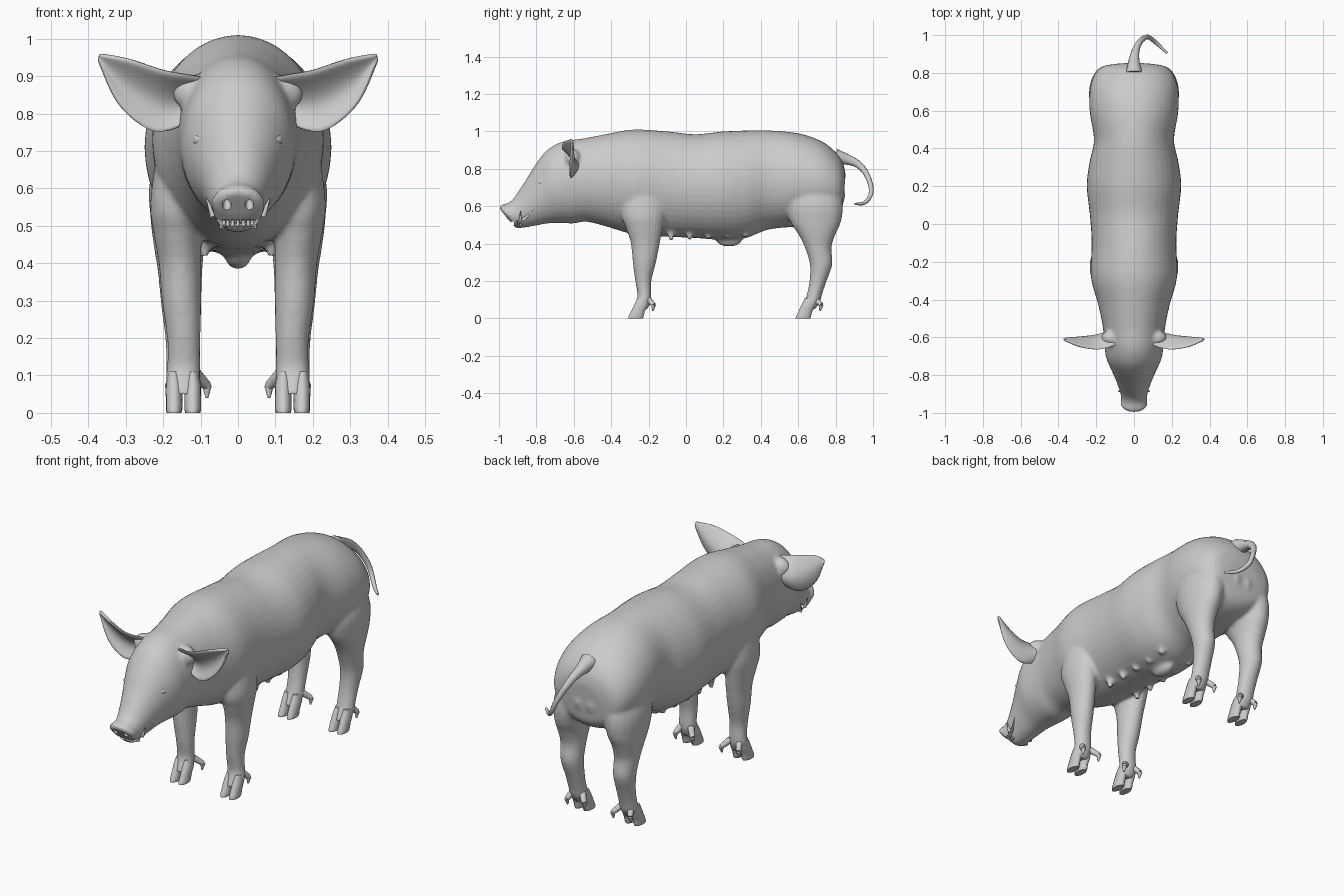
import bpy, bmesh, math
from mathutils import Vector, Matrix

if "Cube" in bpy.data.objects:
    bpy.data.objects.remove(bpy.data.objects["Cube"])

skin = bpy.data.materials.new("skin_grey")
skin.diffuse_color = (0.6, 0.6, 0.6, 1)
skin.use_nodes = True
skin.node_tree.nodes["Principled BSDF"].inputs["Base Color"].default_value = skin.diffuse_color


def spline(rows, n):
    """Catmull-Rom resampling of tuples, n steps per span."""
    p = [Vector(r) for r in rows]
    p = [2 * p[0] - p[1]] + p + [2 * p[-1] - p[-2]]
    out = []
    for i in range(1, len(p) - 2):
        a, b, c, d = p[i - 1:i + 3]
        for k in range(n):
            t = k / n
            out.append(0.5 * (2 * b + (c - a) * t + (2 * a - 5 * b + 4 * c - d) * t * t
                              + (3 * b - a - 3 * c + d) * t ** 3))
    return out + [p[-2]]


def loft(bm, rings):
    """Closed skin over rings of points."""
    vs = [[bm.verts.new(q) for q in r] for r in rings]
    n = len(vs[0])
    for a, b in zip(vs, vs[1:]):
        for i in range(n):
            bm.faces.new((a[i], a[(i + 1) % n], b[(i + 1) % n], b[i]))
    bm.faces.new(vs[0][::-1])
    bm.faces.new(vs[-1])


def column(bm, rows, side=1, n=4, seg=20):
    """Upright limb; rows are z, back/front y limits, inner/outer x limits."""
    rings = []
    for z, y0, y1, x0, x1 in spline(rows, n):
        rings.append([(side * ((x0 + x1) / 2 + (x1 - x0) / 2 * math.cos(a)),
                       (y0 + y1) / 2 + (y1 - y0) / 2 * math.sin(a), z)
                      for a in (2 * math.pi * i / seg for i in range(seg))])
    loft(bm, rings)


def ball(bm, loc, scale, rot=None, seg=16):
    m = Matrix.Translation(loc) @ (rot or Matrix()) @ Matrix.Diagonal((*scale, 1))
    bmesh.ops.create_uvsphere(bm, u_segments=seg, v_segments=seg // 2 + 2, radius=1, matrix=m)


def spike(bm, a, b, r0, r1):
    a, b = Vector(a), Vector(b)
    m = Matrix.Translation((a + b) / 2) @ (b - a).to_track_quat('Z', 'Y').to_matrix().to_4x4()
    bmesh.ops.create_cone(bm, cap_ends=True, segments=10, radius1=r0, radius2=r1,
                          depth=(b - a).length, matrix=m)


def make(name, bm):
    bmesh.ops.recalc_face_normals(bm, faces=bm.faces)
    me = bpy.data.meshes.new(name)
    bm.to_mesh(me)
    bm.free()
    ob = bpy.data.objects.new(name, me)
    bpy.context.collection.objects.link(ob)
    me.materials.append(skin)
    return ob


def smooth(ob, angle=40):
    bpy.ops.object.select_all(action='DESELECT')
    ob.select_set(True)
    bpy.context.view_layer.objects.active = ob
    bpy.ops.object.convert(target='MESH')
    bpy.ops.object.shade_smooth_by_angle(angle=math.radians(angle))


# Head and trunk: top y, top z, bottom y, bottom z, half width
trunk = [(-1.0, .592, -.945, .522, .052), (-.985, .608, -.928, .508, .072),
         (-.955, .616, -.91, .484, .069), (-.92, .645, -.87, .485, .072),
         (-.86, .735, -.80, .497, .094), (-.80, .83, -.74, .508, .12),
         (-.74, .902, -.67, .51, .148), (-.66, .945, -.60, .508, .157),
         (-.55, .962, -.53, .517, .166), (-.43, .985, -.42, .49, .19),
         (-.28, 1.01, -.28, .45, .228), (-.1, 1.0, -.1, .437, .224),
         (.05, .985, .05, .43, .234), (.2, 1.0, .2, .42, .25),
         (.33, 1.005, .32, .43, .236), (.45, 1.005, .44, .475, .212),
         (.6, .99, .58, .49, .234), (.72, .95, .7, .5, .234),
         (.80, .89, .785, .52, .208), (.84, .83, .828, .56, .165),
         (.853, .77, .842, .63, .09)]
bm = bmesh.new()
rings = []
for ty, tz, by, bz, w in spline(trunk, 5):
    top, bot = Vector((0, ty, tz)), Vector((0, by, bz))
    rings.append([(top + bot) / 2 + (top - bot) / 2 * math.cos(a) + Vector((w * math.sin(a), 0, 0))
                  for a in (2 * math.pi * i / 40 for i in range(40))])
loft(bm, rings)

# Legs, ear roots, rear bulges and teats blended into the trunk
front_leg = [(.72, -.33, -.10, .08, .215), (.56, -.345, -.11, .088, .235),
             (.48, -.32, -.125, .097, .226), (.4, -.295, -.14, .098, .212),
             (.3, -.285, -.16, .098, .204), (.2, -.272, -.185, .10, .19),
             (.13, -.26, -.185, .10, .19), (.09, -.268, -.187, .10, .193),
             (.05, -.285, -.205, .106, .188)]
hind_leg = [(.78, .54, .80, .06, .19), (.62, .53, .838, .05, .236),
            (.52, .555, .83, .07, .234), (.45, .60, .80, .088, .226),
            (.38, .635, .778, .095, .215), (.29, .662, .783, .098, .206),
            (.2, .66, .752, .10, .195), (.13, .646, .728, .10, .192),
            (.09, .632, .717, .10, .193), (.05, .612, .692, .106, .188)]
for s in (-1, 1):
    column(bm, front_leg, s)
    column(bm, hind_leg, s)
    ball(bm, (s * .12, -.605, .855), (.055, .042, .05))
    ball(bm, (s * .035, .80, .66), (.04, .052, .07))
    for k in range(5):
        y = -.08 + .1 * k
        spike(bm, (s * .085, y, .48), (s * .09, y, .415 + .004 * k), .026, .01)
ball(bm, (0, .23, .42), (.035, .07, .036))
body = make("body", bm)
rm = body.modifiers.new("blend", 'REMESH')
rm.mode, rm.voxel_size = 'VOXEL', .01
sm = body.modifiers.new("relax", 'SMOOTH')
sm.factor, sm.iterations = .5, 5
smooth(body)
body.data.materials.clear()
body.data.materials.append(skin)

# Mouth slit and nostril cutters
bm = bmesh.new()
slit = [(-.98, .492), (-.905, .501), (-.86, .527), (-.815, .58),
        (-.86, .545), (-.905, .52), (-.98, .512)]
loft(bm, [[(x, y, z) for y, z in slit] for x in (-.15, .15)])
mouth_cut = make("mouth_cutter", bm)
bm = bmesh.new()
tilt = Matrix.Rotation(math.radians(35), 4, 'X')
for s in (-1, 1):
    ball(bm, (s * .03, -.972, .556), (.012, .03, .017), tilt)
nose_cut = make("nostril_cutter", bm)
for c in (mouth_cut, nose_cut):
    b = body.modifiers.new("cut", 'BOOLEAN')
    b.operation, b.object, b.solver = 'DIFFERENCE', c, 'EXACT'
smooth(body, 45)
for c in (mouth_cut, nose_cut):
    bpy.data.objects.remove(c)

# Mouth filling, teeth and tusks
bm = bmesh.new()
ball(bm, (0, -.862, .53), (.05, .05, .035))
smooth(make("mouth_inside", bm))
bm = bmesh.new()
for k in range(-4, 5):
    a = k * .32
    x, y = .046 * math.sin(a), -.872 - .042 * math.cos(a)
    spike(bm, (x, y, .493), (x, y, .516), .0065, .004)
for s in (-1, 1):
    spike(bm, (s * .066, -.885, .525), (s * .084, -.885, .574), .009, .002)
smooth(make("teeth", bm))

# Ears: cupped sheets between a lower and an upper edge
upper = spline([(.08, -.635, .895), (.135, -.655, .905), (.2, -.665, .917),
                (.29, -.65, .946), (.372, -.612, .96)], 4)
lower = spline([(.125, -.60, .79), (.175, -.612, .757), (.24, -.62, .757),
                (.32, -.62, .825), (.375, -.61, .945)], 4)
bm = bmesh.new()
rows = []
for i, (lo, up) in enumerate(zip(lower, upper)):
    u, row = i / (len(upper) - 1), []
    for k in range(9):
        v = k / 8
        p = lo.lerp(up, v)
        p.y += .052 * math.sin(math.pi * v) * (1 - u ** 3)
        row.append(bm.verts.new(p))
    rows.append(row)
for a, b in zip(rows, rows[1:]):
    for k in range(8):
        bm.faces.new((a[k], a[k + 1], b[k + 1], b[k]))
ears = make("ears", bm)
so = ears.modifiers.new("thickness", 'SOLIDIFY')
so.thickness, so.offset = .014, 0
ears.modifiers.new("round", 'SUBSURF').levels = 1
ears.modifiers.new("pair", 'MIRROR')
smooth(ears, 60)

# Eyes with lids
bm = bmesh.new()
for s in (-1, 1):
    n = Vector((s * .85, -.5, .2))
    rot = n.to_track_quat('Z', 'Y').to_matrix().to_4x4()
    c = Vector((s * .107, -.773, .73))
    ball(bm, c, (.02, .014, .011), rot)
    frame = Matrix.Translation(c) @ rot
    rings = []
    for i in range(21):
        a = 2 * math.pi * i / 20
        rings.append([frame @ Vector((math.cos(a) * (.022 + .005 * math.cos(b)),
                                      math.sin(a) * (.016 + .005 * math.cos(b)),
                                      .006 * math.sin(b)))
                      for b in (2 * math.pi * j / 8 for j in range(8))])
    loft(bm, rings)
smooth(make("eyes", bm))

# Cloven hooves: two toes and two dewclaws per foot
for name, y in (("front_hooves", -.31), ("hind_hooves", .585)):
    bm = bmesh.new()
    for s in (-1, 1):
        for x0, x1 in ((.099, .143), (.149, .193)):
            column(bm, [(.11, y + .05, y + .11, x0 + .008, x1 - .006),
                        (.075, y + .033, y + .108, x0, x1), (.035, y + .014, y + .09, x0, x1),
                        (.01, y + .002, y + .084, x0, x1), (0, y, y + .08, x0 + .002, x1 - .002)],
                   s, 3, 14)
        for xa, xb in ((.115, .083), (.165, .183)):
            spike(bm, (s * xa, y + .105, .105), (s * xb, y + .137, .072), .017, .013)
            spike(bm, (s * xb, y + .137, .072), (s * xb, y + .132, .04), .013, .004)
    smooth(make(name, bm), 50)

# Curled tail
cu = bpy.data.curves.new("tail", 'CURVE')
cu.dimensions, cu.bevel_depth, cu.bevel_resolution, cu.use_fill_caps = '3D', 1, 3, True
path = spline([(0, .80, .865, .045), (0, .86, .85, .03), (.008, .915, .827, .021),
               (.028, .96, .78, .016), (.06, .988, .71, .013), (.085, .985, .655, .012),
               (.125, .952, .617, .01), (.175, .905, .612, .006)], 5)
sp = cu.splines.new('POLY')
sp.points.add(len(path) - 1)
for q, (x, y, z, r) in zip(sp.points, path):
    q.co, q.radius = (x, y, z, 1), r
tail = bpy.data.objects.new("tail", cu)
bpy.context.collection.objects.link(tail)
cu.materials.append(skin)
smooth(tail, 60)
